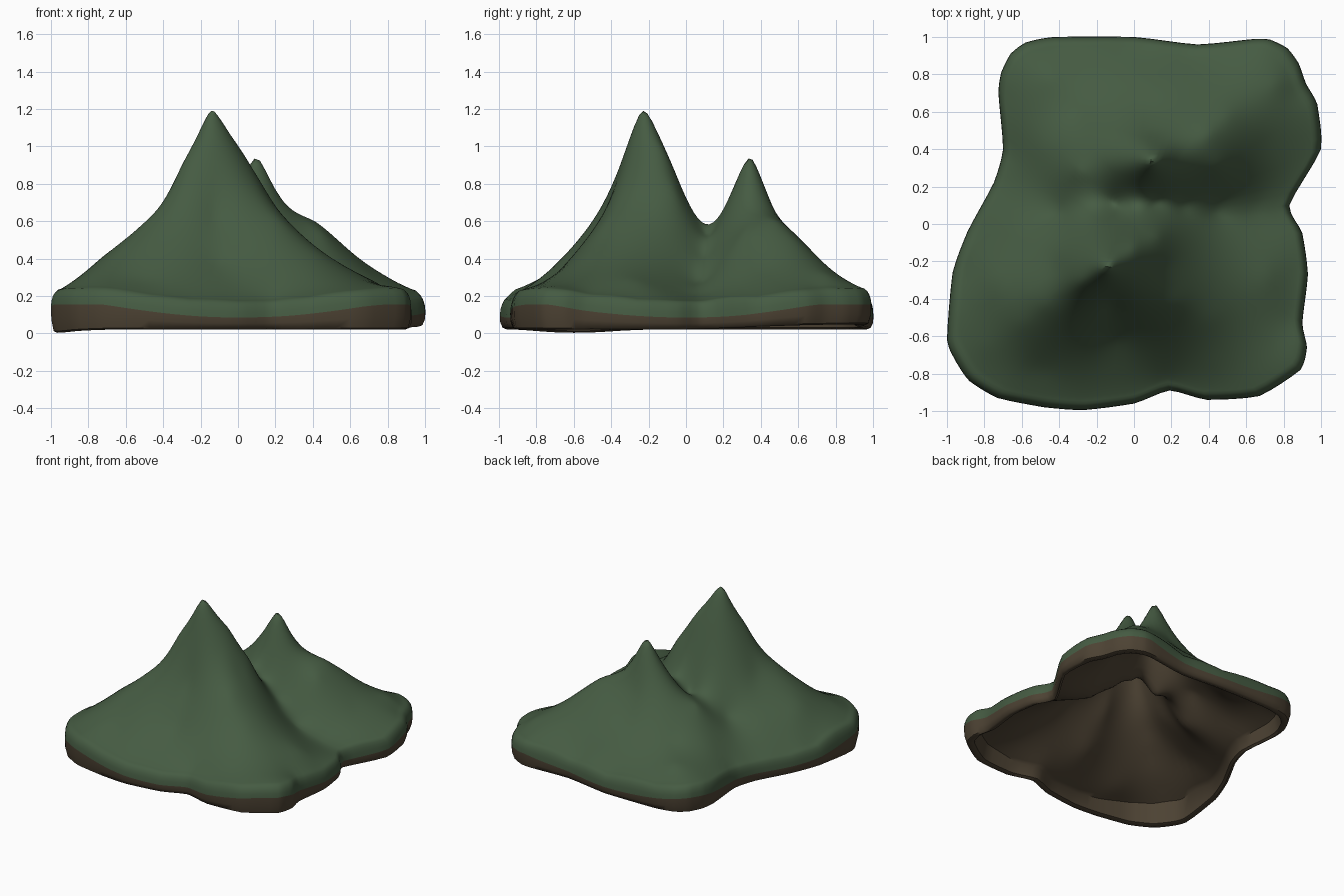
import bpy, bmesh, math
from mathutils import Vector

if "Cube" in bpy.data.objects:
    bpy.data.objects.remove(bpy.data.objects["Cube"])

# ---- colours
def material(name, rgb):
    m = bpy.data.materials.new(name)
    m.diffuse_color = (*rgb, 1)
    m.use_nodes = True
    m.node_tree.nodes["Principled BSDF"].inputs["Base Color"].default_value = m.diffuse_color
    return m

GREEN = material("mountain green", (0.060, 0.105, 0.055))
BROWN = material("earth brown", (0.075, 0.056, 0.034))

# ---- plan outline, clockwise from the back left
OUTLINE = [(-.43, 1), (0, 1), (.34, .96), (.65, .99), (.73, .985), (.82, .94), (.88, .86),
           (.92, .75), (.98, .64), (1, .40), (.83, .10), (.90, -.05), (.93, -.27), (.90, -.53),
           (.925, -.66), (.89, -.78), (.67, -.92), (.39, -.94), (.19, -.89), (0, -.96),
           (-.27, -.995), (-.48, -.98), (-.73, -.93), (-.88, -.84), (-.95, -.74), (-1, -.62),
           (-.97, -.26), (-.89, -.04), (-.75, .22), (-.70, .40), (-.725, .70), (-.71, .81),
           (-.66, .91), (-.58, .97)]

# ---- terrain landmarks: front mountain, saddle, back mountain, foothills
FRONT = [(-.14, -.23, 1.19), (-.21, -.27, 1.05), (-.28, -.31, .92), (-.36, -.37, .74),
         (-.48, -.43, .60), (-.60, -.53, .47), (-.43, -.22, .61), (0, -.12, .97),
         (.13, -.06, .75), (.17, -.22, .72), (.04, -.30, .85), (.22, -.42, .60),
         (.42, -.50, .43), (-.12, -.43, .66), (-.10, -.62, .38), (-.10, -.80, .25)]
SADDLE = [(.12, .12, .53), (-.10, .10, .50), (.27, .10, .42), (.45, .08, .28),
          (.65, .09, .21), (-.40, .05, .39), (-.62, 0, .31)]
BACK = [(.10, .34, .94), (-.06, .31, .70), (-.30, .28, .51), (.23, .39, .71),
        (.40, .48, .60), (.50, .58, .50), (.45, .31, .53), (.10, .49, .62),
        (.08, .61, .46), (.05, .77, .33)]
FOOT = [(-.30, .60, .36), (-.50, .42, .32), (.76, .75, .31), (.70, .42, .34), (-.80, -.65, .31),
        (.76, -.65, .26), (.72, -.28, .28), (-.75, -.30, .38), (.42, -.74, .29),
        (-.50, -.78, .29), (-.45, .78, .29)]

def rim_height(p):
    return .085 + .07 * min(1, 2.2 * p[0] ** 2 * p[1] ** 2)

def foot_height(p):
    dip = math.exp(-((p[0] + .9) ** 2 + (p[1] + .6) ** 2) / .06)
    arch = max(0, p[1]) * .035 * max(0, p[0])
    return .022 + arch - .022 * dip

EDGE = .95
marks = FRONT + SADDLE + BACK + FOOT
marks += [(x * EDGE, y * EDGE, rim_height((x, y)) + .09) for x, y in OUTLINE]

def kernel(ax, ay, bx, by):
    return math.sqrt((ax - bx) ** 2 + (ay - by) ** 2 + .03 ** 2)

def solve(a, b):
    n = len(b)
    for i in range(n):
        k = max(range(i, n), key=lambda r: abs(a[r][i]))
        a[i], a[k], b[i], b[k] = a[k], a[i], b[k], b[i]
        for r in range(i + 1, n):
            f = a[r][i] / a[i][i]
            if f:
                for c in range(i, n):
                    a[r][c] -= f * a[i][c]
                b[r] -= f * b[i]
    w = [0] * n
    for i in reversed(range(n)):
        w[i] = (b[i] - sum(a[i][c] * w[c] for c in range(i + 1, n))) / a[i][i]
    return w

weights = solve([[kernel(p[0], p[1], q[0], q[1]) for q in marks] for p in marks],
                [p[2] for p in marks])

def height(x, y):
    return sum(w * kernel(x, y, m[0], m[1]) for w, m in zip(weights, marks))

# ---- smooth the outline into rays from the centre
rays = []
n = len(OUTLINE)
for i in range(n):
    a, b, c, d = (Vector(OUTLINE[(i + k) % n]) for k in (-1, 0, 1, 2))
    for j in range(4):
        t = j / 4
        curve = .5 * (2 * b + (c - a) * t + (2 * a - 5 * b + 4 * c - d) * t * t
                      + (3 * b - a - 3 * c + d) * t ** 3)
        rays.append(curve.lerp(b.lerp(c, t), .5))

def top_z(p, s):
    q = p * min(s, EDGE)
    z = height(q.x, q.y)
    if s > EDGE:
        t = (s - EDGE) / (1 - EDGE)
        rim = rim_height(p)
        z = rim + (z - rim) * math.sqrt(max(0, 1 - t * t))
    return z

def radial_surface(name, rings, centre_z, mat):
    """rings: list of (scale, height function), from the centre outwards or back."""
    bm = bmesh.new()
    loops = [[bm.verts.new((p.x * s, p.y * s, zf(p, s))) for p in rays] for s, zf in rings]
    count = len(rays)
    for a, b in zip(loops, loops[1:]):
        for i in range(count):
            k = (i + 1) % count
            bm.faces.new((a[i], b[i], b[k], a[k]))
    inner = loops[0] if rings[0][0] < rings[-1][0] else loops[-1]
    tip = bm.verts.new((0, 0, centre_z))
    for i in range(count):
        bm.faces.new((tip, inner[i], inner[(i + 1) % count]))
    bmesh.ops.recalc_face_normals(bm, faces=bm.faces[:])
    # open sheets: make the sheet face up for the slopes, down for the underside
    bm.normal_update()
    up = sum(f.normal.z * f.calc_area() for f in bm.faces)
    if (up > 0) != (mat is GREEN):
        bmesh.ops.reverse_faces(bm, faces=bm.faces[:])
    me = bpy.data.meshes.new(name)
    bm.to_mesh(me)
    bm.free()
    me.materials.append(mat)
    ob = bpy.data.objects.new(name, me)
    bpy.context.collection.objects.link(ob)
    bpy.ops.object.select_all(action='DESELECT')
    bpy.context.view_layer.objects.active = ob
    ob.select_set(True)
    bpy.ops.object.shade_smooth_by_angle(angle=math.radians(50))

# ---- green slopes with a rolled edge
scales = [k / 44 * EDGE for k in range(1, 45)] + [.965, .98, .99, .997, 1]
radial_surface("mountain_slopes", [(s, top_z) for s in scales], height(0, 0), GREEN)

# ---- brown rim, lip and hollow underside
def inside_z(p, s):
    return max(foot_height(p) + .03, height(p.x * s, p.y * s) * .95 - .08)

rim = [(1, lambda p, s: rim_height(p)),
       (.998, lambda p, s: (rim_height(p) + foot_height(p)) / 2),
       (.985, lambda p, s: foot_height(p) + .008),
       (.965, lambda p, s: foot_height(p)),
       (.94, lambda p, s: foot_height(p) + .01)]
hollow = [(k / 30 * .92, inside_z) for k in range(30, 0, -1)]
radial_surface("earth_underside", rim + hollow, height(0, 0) * .95 - .08, BROWN)
